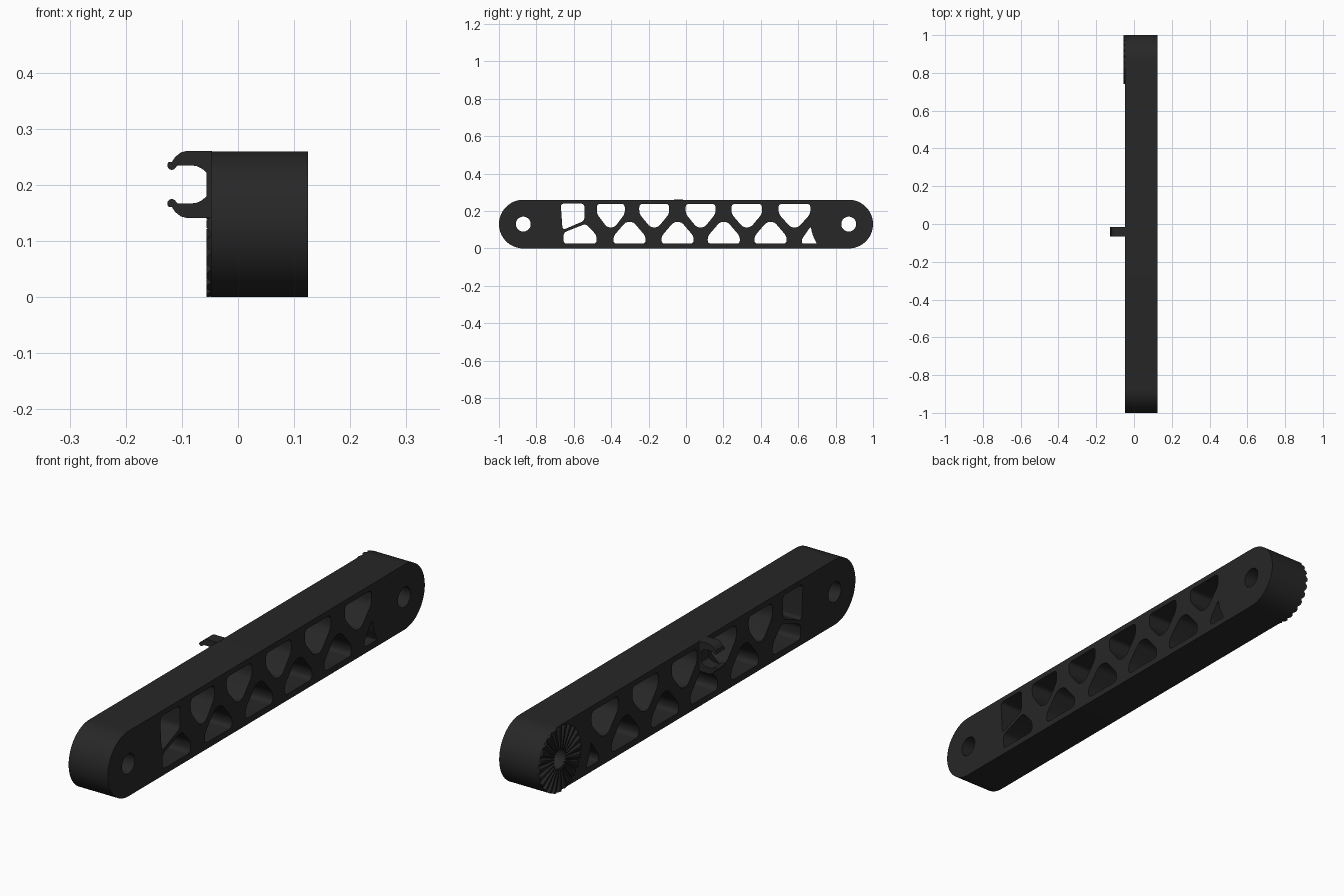
import bpy, bmesh, math
from mathutils import Matrix, Vector

if "Cube" in bpy.data.objects:
    bpy.data.objects.remove(bpy.data.objects["Cube"])

black = bpy.data.materials.new("matte black")
black.diffuse_color = (0.02, 0.02, 0.02, 1)
black.use_nodes = True
black.node_tree.nodes["Principled BSDF"].inputs["Base Color"].default_value = black.diffuse_color

R = 0.13                  # end radius of the arm
END_Y = 0.87              # pivot position
FACE_X, BACK_X = -0.048, 0.125


def rounded(points, r=0.02, steps=5):
    """Round every corner of a closed polygon."""
    out = []
    n = len(points)
    for i in range(n):
        p = Vector(points[i])
        a, b = Vector(points[i - 1]) - p, Vector(points[(i + 1) % n]) - p
        a = p + a.normalized() * min(r, a.length * 0.48)
        b = p + b.normalized() * min(r, b.length * 0.48)
        for k in range(steps + 1):
            t = k / steps
            out.append(a * (1 - t) ** 2 + p * 2 * t * (1 - t) + b * t * t)
    return out


def arc(cx, cy, r, a0, a1, n):
    return [(cx + r * math.cos(math.radians(a0 + (a1 - a0) * k / n)),
             cy + r * math.sin(math.radians(a0 + (a1 - a0) * k / n))) for k in range(n + 1)]


def finish(ob, angle=30):
    ob.data.materials.clear()
    ob.data.materials.append(black)
    bpy.ops.object.select_all(action='DESELECT')
    ob.select_set(True)
    bpy.context.view_layer.objects.active = ob
    bpy.ops.object.shade_smooth_by_angle(angle=math.radians(angle))


def plate(name, loops, half, matrix):
    """Fill closed loops (inner ones become holes) and extrude both ways."""
    cu = bpy.data.curves.new(name, 'CURVE')
    cu.dimensions, cu.fill_mode, cu.extrude = '2D', 'BOTH', half
    for loop in loops:
        sp = cu.splines.new('POLY')
        sp.points.add(len(loop) - 1)
        for pt, p in zip(sp.points, loop):
            pt.co = (p[0], p[1], 0, 1)
        sp.use_cyclic_u = True
    tmp = bpy.data.objects.new(name + "_curve", cu)
    bpy.context.collection.objects.link(tmp)
    dg = bpy.context.evaluated_depsgraph_get()
    me = bpy.data.meshes.new_from_object(tmp.evaluated_get(dg))
    bpy.data.objects.remove(tmp)
    me.transform(matrix)
    bm = bmesh.new()
    bm.from_mesh(me)
    bmesh.ops.remove_doubles(bm, verts=bm.verts, dist=1e-5)
    bmesh.ops.recalc_face_normals(bm, faces=bm.faces)
    bm.to_mesh(me)
    bm.free()
    ob = bpy.data.objects.new(name, me)
    bpy.context.collection.objects.link(ob)
    finish(ob)
    return ob


# Truss arm: stadium outline, two pivot holes, two rows of windows
loops = [arc(END_Y, R, R, -90, 90, 32) + arc(-END_Y, R, R, 90, 270, 32)]
for y in (-END_Y, END_Y):
    loops.append(arc(y, R, 0.04, 0, 350, 35))
for c, w in ((-0.402, 0.075), (-0.17, 0.08), (0.078, 0.08), (0.325, 0.082), (0.58, 0.085)):
    loops.append(rounded([(c - w, 0.238), (c + w, 0.238), (c + w, 0.185),
                          (c + 0.02, 0.112), (c - 0.02, 0.112), (c - w, 0.185)]))
for c in (-0.302, -0.045, 0.202, 0.452):
    w = 0.086
    loops.append(rounded([(c - w, 0.025), (c + w, 0.025), (c + w, 0.065),
                          (c + 0.02, 0.142), (c - 0.02, 0.142), (c - w, 0.065)]))
# Odd windows at the two ends of the truss
loops.append(rounded([(-0.67, 0.24), (-0.543, 0.24), (-0.543, 0.148), (-0.66, 0.098)]))
loops.append(rounded([(-0.655, 0.025), (-0.478, 0.025), (-0.478, 0.07),
                      (-0.535, 0.132), (-0.655, 0.085)]))
loops.append(rounded([(0.62, 0.025), (0.62, 0.05), (0.667, 0.118), (0.672, 0.092),
                      (0.68, 0.065), (0.70, 0.025)], 0.01))
yz = Matrix(((0, 0, 1, (FACE_X + BACK_X) / 2), (1, 0, 0, 0), (0, 1, 0, 0), (0, 0, 0, 1)))
plate("truss_arm", loops, (BACK_X - FACE_X) / 2, yz)

# Cable clip: two curved jaws with beaded tips on a short foot
half_profile = [(-0.046, 0.06), (-0.09, 0.06), (-0.102, 0.057), (-0.112, 0.049), (-0.118, 0.04)]
half_profile += arc(-0.118, 0.034, 0.008, 130, 340, 10)
half_profile += [(-0.107, 0.034), (-0.083, 0.034), (-0.073, 0.0325), (-0.064, 0.028), (-0.056, 0.021)]
outline = half_profile + [(x, -z) for x, z in reversed(half_profile)]
xz = Matrix(((1, 0, 0, 0), (0, 0, -1, -0.04), (0, 1, 0, 0.201), (0, 0, 0, 1)))
plate("cable_clip", [outline], 0.025, xz)

# Toothed locking face: radial ridges around one pivot
TEETH = 24
bm = bmesh.new()
for i in range(TEETH):
    a = 2 * math.pi * i / TEETH
    h = math.pi / TEETH

    def at(r, ang, x):
        return bm.verts.new((x, END_Y + r * math.cos(ang), R + r * math.sin(ang)))

    ends = []
    for r in (0.041, R):
        ends.append([at(r, a - h, FACE_X + 0.001), at(r, a - h * 0.35, -0.056),
                     at(r, a + h * 0.35, -0.056), at(r, a + h, FACE_X + 0.001)])
    p, q = ends
    bm.faces.new(p)
    bm.faces.new(q[::-1])
    for k in range(4):
        j = (k + 1) % 4
        bm.faces.new((p[k], q[k], q[j], p[j]))
bmesh.ops.recalc_face_normals(bm, faces=bm.faces)
me = bpy.data.meshes.new("locking_teeth")
bm.to_mesh(me)
bm.free()
teeth = bpy.data.objects.new("locking_teeth", me)
bpy.context.collection.objects.link(teeth)
finish(teeth, 15)
